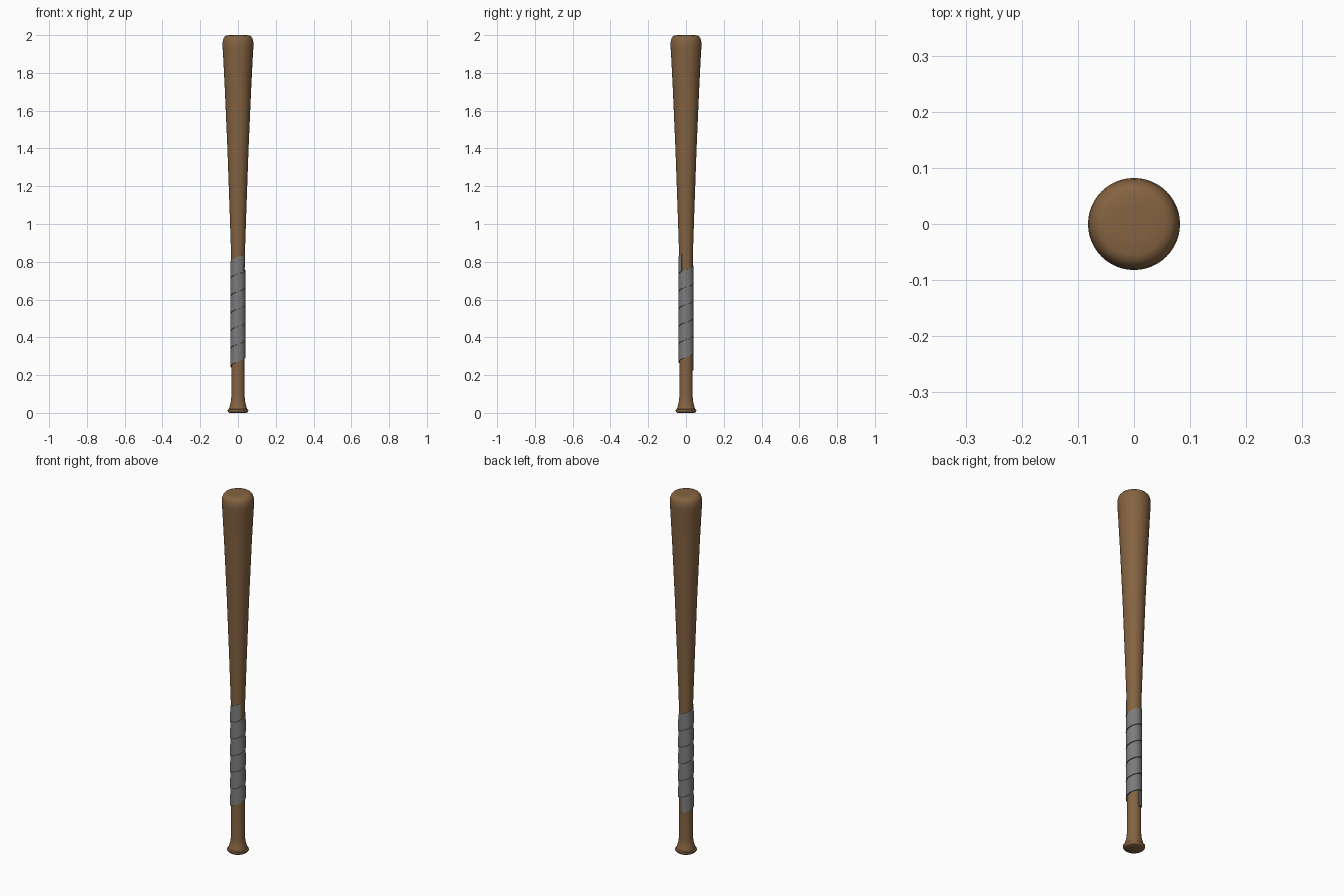
import bpy, math

if "Cube" in bpy.data.objects:
    bpy.data.objects.remove(bpy.data.objects["Cube"])


def material(name, rgb):
    m = bpy.data.materials.new(name)
    m.diffuse_color = (*rgb, 1)
    m.use_nodes = True
    m.node_tree.nodes["Principled BSDF"].inputs["Base Color"].default_value = m.diffuse_color
    return m


def make_object(name, verts, faces, mat):
    mesh = bpy.data.meshes.new(name)
    mesh.from_pydata(verts, [], faces)
    mesh.materials.append(mat)
    obj = bpy.data.objects.new(name, mesh)
    bpy.context.collection.objects.link(obj)
    bpy.ops.object.select_all(action='DESELECT')
    obj.select_set(True)
    bpy.context.view_layer.objects.active = obj
    bpy.ops.object.mode_set(mode='EDIT')
    bpy.ops.mesh.select_all(action='SELECT')
    bpy.ops.mesh.normals_make_consistent(inside=False)
    bpy.ops.object.mode_set(mode='OBJECT')
    bpy.ops.object.shade_smooth_by_angle(angle=math.radians(40))
    return obj


def lathe(name, profile, mat, sides=48):
    verts = [(r * math.cos(2 * math.pi * i / sides), r * math.sin(2 * math.pi * i / sides), z)
             for r, z in profile for i in range(sides)]
    faces = [(k * sides + i, k * sides + (i + 1) % sides,
              (k + 1) * sides + (i + 1) % sides, (k + 1) * sides + i)
             for k in range(len(profile) - 1) for i in range(sides)]
    faces.append(tuple(reversed(range(sides))))
    faces.append(tuple(range((len(profile) - 1) * sides, len(profile) * sides)))
    return make_object(name, verts, faces, mat)


wood = material("brown wood", (0.235, 0.125, 0.053))
tape = material("grey tape", (0.20, 0.20, 0.20))

# Bat body: knob, handle, tapering barrel, rounded tip
lathe("bat_body", [
    (0.044, 0.0), (0.051, 0.004), (0.055, 0.011), (0.054, 0.017), (0.048, 0.021),
    (0.045, 0.032), (0.040, 0.050), (0.037, 0.066), (0.0355, 0.085), (0.035, 0.25),
    (0.035, 0.70), (0.0365, 0.84), (0.0435, 1.05), (0.056, 1.40), (0.069, 1.70),
    (0.079, 1.90), (0.0815, 1.935), (0.082, 1.955), (0.080, 1.972), (0.075, 1.986),
    (0.067, 1.995), (0.056, 1.999), (0.03, 2.0)], wood)

# Grip tape: helical ribbon, each turn leaning out at its lower edge
PITCH, TURNS, STEPS, START = 0.093, 5.65, 40, math.radians(90)
section = [(0.034, 0.0), (0.0405, 0.0), (0.0385, 0.090), (0.034, 0.090)]
verts, faces = [], []
n = int(TURNS * STEPS)
for s in range(n + 1):
    t = s / STEPS
    a = START + 2 * math.pi * t
    for r, h in section:
        verts.append((r * math.cos(a), r * math.sin(a), 0.225 + PITCH * t + h))
for s in range(n):
    for j in range(4):
        k = (j + 1) % 4
        faces.append((s * 4 + j, s * 4 + k, s * 4 + 4 + k, s * 4 + 4 + j))
faces += [(3, 2, 1, 0), tuple(n * 4 + j for j in range(4))]
make_object("grip_tape", verts, faces, tape)
